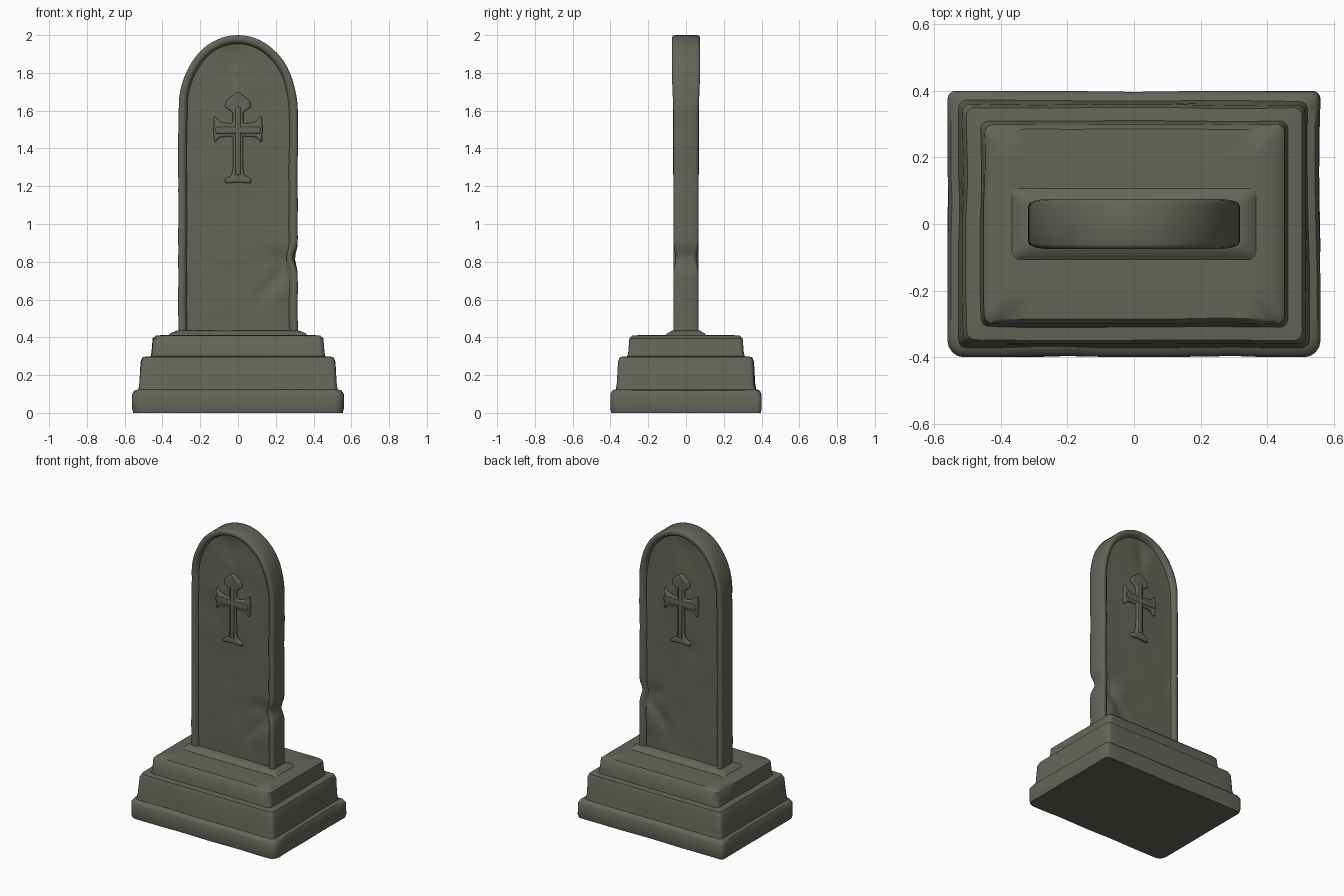
import bpy, bmesh, math
from mathutils import Vector, noise

cube = bpy.data.objects.get("Cube")
if cube:
    bpy.data.objects.remove(cube, do_unlink=True)

stone = bpy.data.materials.new("weathered_stone")
stone.use_nodes = True
COLOUR = (0.127, 0.130, 0.100, 1)
stone.diffuse_color = COLOUR
bsdf = stone.node_tree.nodes["Principled BSDF"]
bsdf.inputs["Base Color"].default_value = COLOUR
bsdf.inputs["Roughness"].default_value = 0.9


def wobble(x, y, z, scale=5.0):
    return noise.noise(Vector((x, y, z)) * scale)


def bump(x, z, cx, cz, rx, rz):
    return math.exp(-((x - cx) / rx) ** 2 - ((z - cz) / rz) ** 2)


def finish(name, bm, angle):
    bmesh.ops.remove_doubles(bm, verts=bm.verts, dist=0.0005)
    bmesh.ops.recalc_face_normals(bm, faces=bm.faces)
    mesh = bpy.data.meshes.new(name)
    bm.to_mesh(mesh)
    bm.free()
    mesh.materials.append(stone)
    obj = bpy.data.objects.new(name, mesh)
    bpy.context.collection.objects.link(obj)
    bpy.ops.object.select_all(action='DESELECT')
    obj.select_set(True)
    bpy.context.view_layer.objects.active = obj
    bpy.ops.object.shade_smooth_by_angle(angle=math.radians(angle))
    return obj


def loft(name, rings, cap, angle):
    """Skin a list of closed rings of equal length."""
    bm = bmesh.new()
    loops = [[bm.verts.new(p) for p in ring] for ring in rings]
    n = len(loops[0])
    for a, b in zip(loops, loops[1:]):
        for i in range(n):
            j = (i + 1) % n
            bm.faces.new((a[i], a[j], b[j], b[i]))
    if cap:
        bm.faces.new(loops[0])
        bm.faces.new(loops[-1])
    return finish(name, bm, angle)


def rounded_ring(hx, hy, z, r_back, r_front, worn=0.0):
    """Rounded rectangle with subdivided sides and worn, uneven edges."""
    corners = []
    for k, (sx, sy) in enumerate([(1, 1), (-1, 1), (-1, -1), (1, -1)]):
        r = r_back if sy > 0 else r_front
        for s in range(5):
            a = math.radians(90 * k + 22.5 * s)
            corners.append((sx * (hx - r) + r * math.cos(a), sy * (hy - r) + r * math.sin(a)))
    ring = []
    for i, (x, y) in enumerate(corners):
        nx, ny = corners[(i + 1) % len(corners)]
        steps = 10 if i % 5 == 4 else 1
        for s in range(steps):
            px, py = x + (nx - x) * s / steps, y + (ny - y) * s / steps
            w = 1 - worn * max(0, wobble(px, py, z, 4))
            ring.append((px * w, py * w, z))
    return ring


# Stepped plinth: half width, half depth, height of each ring
PLINTH = [(0.555, 0.395, 0), (0.56, 0.40, 0.02), (0.56, 0.40, 0.10), (0.55, 0.39, 0.118),
          (0.527, 0.372, 0.125), (0.522, 0.366, 0.16), (0.516, 0.36, 0.27), (0.505, 0.35, 0.296),
          (0.462, 0.31, 0.30), (0.458, 0.306, 0.32), (0.452, 0.30, 0.395), (0.435, 0.285, 0.41),
          (0.37, 0.2, 0.413)]
loft("stepped_plinth",
     [rounded_ring(x, y, z, 0.025, 0.05 if z < 0.12 else 0.025, 0.02) for x, y, z in PLINTH], True, 42)

# Low collar where the slab meets the plinth
loft("slab_collar", [rounded_ring(x, y, z, 0.02, 0.02) for x, y, z in
                     [(0.375, 0.115, 0.405), (0.36, 0.10, 0.42), (0.335, 0.08, 0.432), (0.32, 0.07, 0.436)]],
     True, 60)

# Slab outline: up the right side, over the arch, down the left, along the foot
HALF, FOOT, SPRING, TOP = 0.316, 0.39, 1.60, 2.0
ROWS, ARCH, BASE = 40, 18, 14
right = [(HALF, FOOT + (SPRING - FOOT) * i / ROWS) for i in range(ROWS)]
for i in range(ARCH):
    a = math.pi / 2 * i / ARCH
    right.append((HALF * math.cos(a) ** 0.97, SPRING + (TOP - SPRING) * math.sin(a)))
outline = right + [(0, TOP)] + [(-x, z) for x, z in reversed(right)]
outline += [(-HALF + 2 * HALF * i / BASE, FOOT) for i in range(1, BASE)]


def relief(x, z, side):
    """Worn surface of the sunken panel."""
    d = 0.010 * bump(x, z, 0, 1.46, 0.13, 0.22)
    d -= 0.012 * bump(x, z, -0.03, 1.84, 0.05, 0.10)
    crack = abs((x - 0.27) * 0.75 - (z - 0.79) * 0.66)
    if z < 0.82 and x > 0.05:
        d -= 0.022 * math.exp(-(crack / 0.025) ** 2) * min(1, (x - 0.05) / 0.15)
    d += 0.012 * bump(x, z, 0.22, 0.62, 0.06, 0.10)
    d -= 0.016 * bump(x, z, 0.24, 0.82, 0.08, 0.04)
    return d + 0.004 * wobble(x, side, z, 6)


def slab_ring(inset, t, half_y, side):
    ring = []
    for x, z in outline:
        sz = min(max(z, 0.5), 1.62)
        vx, vz = x, z - sz
        dist = math.hypot(vx, vz)
        k = (1 - inset / dist) * t
        px, pz = vx * k, sz + vz * k
        flare = 0.008 * min(1, max(0, (z - 1.6) / 0.2))
        y = half_y + flare * (inset < 0.04)
        if inset > 0.04:
            fade = 1 if t < 1 else 0.4
            y += relief(px, pz, side) * fade
        # Chipped notch in the edge
        chip = bump(px, pz, HALF, 0.82, 0.06, 0.045)
        y -= 0.014 * chip * (inset < 0.04)
        px -= (0.028 if side < 0 else 0.015) * chip
        px += 0.004 * wobble(px, 0, pz, 6) * t
        ring.append((px, side * y, pz))
    return ring


# Rim steps (inset, shrink, half thickness), then the panel to its spine
STEPS = [(0.0, 1, 0.052), (0.004, 1, 0.062), (0.014, 1, 0.067), (0.028, 1, 0.066),
         (0.038, 1, 0.060), (0.046, 1, 0.043)]
STEPS += [(0.046, 1 - i / 9, 0.042) for i in range(1, 10)]
front = [slab_ring(*s, -1) for s in STEPS]
back = [slab_ring(*s, 1) for s in STEPS]
loft("arched_slab", front[::-1] + back, False, 50)

# Flared relief cross on both panels
HALF_CROSS = [(0, 1.22), (0.07, 1.215), (0.068, 1.24), (0.035, 1.255), (0.026, 1.30), (0.026, 1.465),
              (0.095, 1.46), (0.125, 1.43), (0.13, 1.50), (0.125, 1.575), (0.095, 1.54),
              (0.028, 1.53), (0.028, 1.59), (0.07, 1.62), (0.06, 1.655), (0, 1.70)]
cross = HALF_CROSS + [(-x, z) for x, z in reversed(HALF_CROSS[1:-1])]
for name, side in (("front_cross", -1), ("back_cross", 1)):
    bm = bmesh.new()
    face = bm.faces.new([bm.verts.new((x, side * 0.03, z)) for x, z in cross])
    out = bmesh.ops.extrude_face_region(bm, geom=[face])
    for v in out["geom"]:
        if isinstance(v, bmesh.types.BMVert):
            v.co.y = side * 0.064
    obj = finish(name, bm, 45)
    bevel = obj.modifiers.new("worn_edges", 'BEVEL')
    bevel.width, bevel.segments = 0.009, 3

    # Raised ridges along the cross bar and stem
    bm = bmesh.new()
    for cx, cz, w, h in ((0, 1.497, 0.24, 0.035), (0, 1.44, 0.028, 0.36)):
        box = bmesh.ops.create_cube(bm, size=1)["verts"]
        for v in box:
            v.co = Vector((cx + v.co.x * w, side * 0.056 + v.co.y * 0.026, cz + v.co.z * h))
    ridge = finish(name + "_ridges", bm, 45)
    bevel = ridge.modifiers.new("worn_edges", 'BEVEL')
    bevel.width, bevel.segments = 0.006, 2
